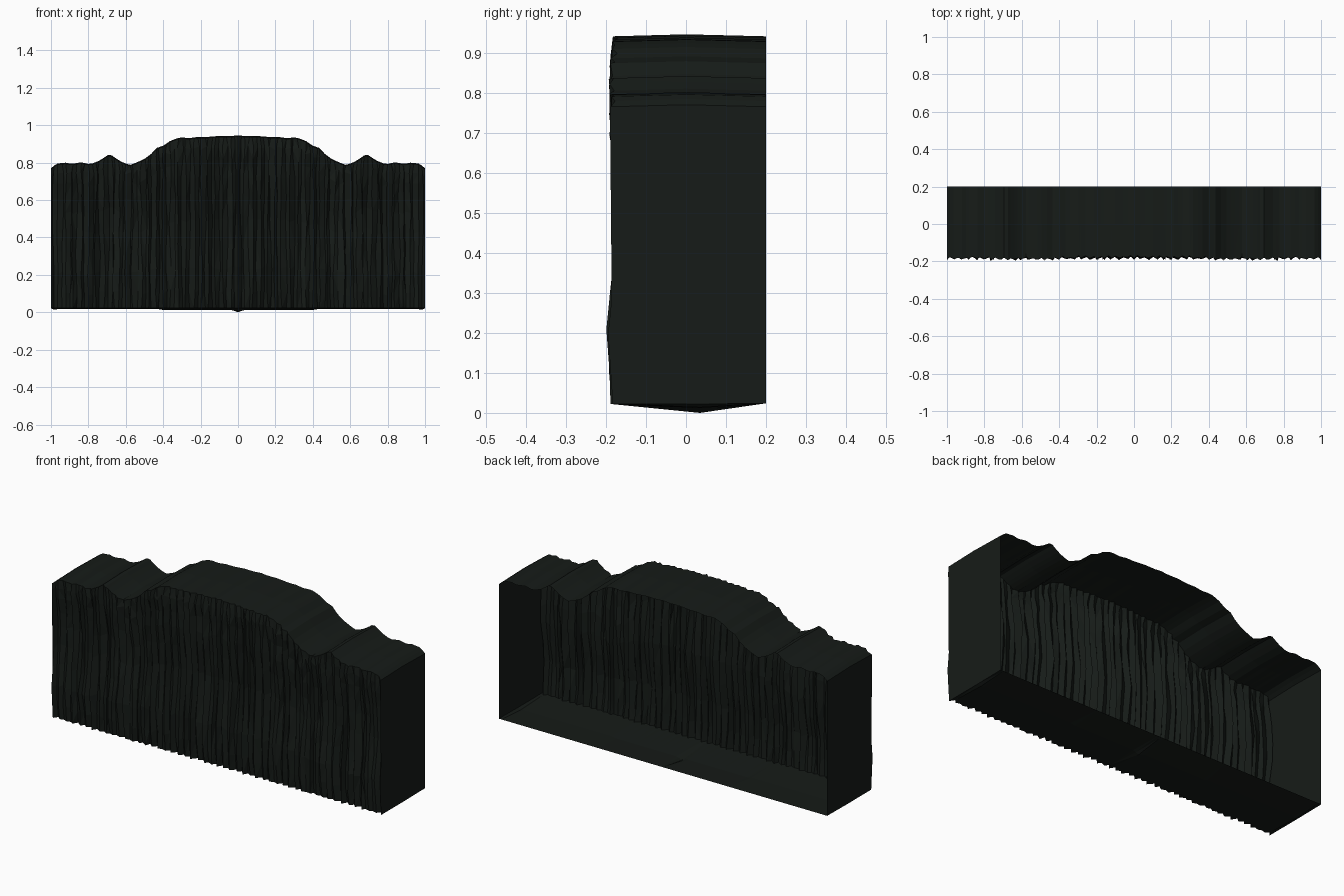
import bpy, bmesh, random

if "Cube" in bpy.data.objects:
    bpy.data.objects.remove(bpy.data.objects["Cube"])

random.seed(7)

# Skyline of the right half: (x, z)
SKYLINE = [(0, .941), (.04, .937), (.1, .938), (.17, .932), (.22, .933), (.25, .926), (.31, .93),
           (.36, .913), (.4, .885), (.44, .872), (.46, .845), (.5, .815), (.54, .797),
           (.575, .783), (.61, .793), (.65, .815), (.68, .838), (.7, .836),
           (.73, .81), (.79, .786), (.84, .797), (.89, .788), (.92, .795),
           (.97, .79), (1, .765)]
# Outer face of the cliff: (z, y)
FACE = [(.02, -.187), (.2, -.199), (.33, -.185), (.46, -.171), (.57, -.177),
        (.64, -.185), (.7, -.193), (.78, -.19), (.85, -.195), (.94, -.184)]
# Underside of the floor: (x, z)
FLOOR = [(0, 0), (.03, .012), (.4, .012), (.42, .017), (.97, .017), (.99, .012), (1, .022)]


def sample(table, t):
    for (a, u), (b, v) in zip(table, table[1:]):
        if t <= b:
            return u + (v - u) * max(0, t - a) / (b - a)
    return table[-1][1]


# Columns alternate between rock ridges and crevices
COLS = 50
ROWS = [0, .1, .24, .38, .52, .66, .77, .86, .94, 1]
xs = [i / COLS for i in range(COLS + 1)]
for i in range(1, COLS):
    xs[i] += random.uniform(-.006, .006)

bm = bmesh.new()
columns = []
for i, x in enumerate(xs):
    edge = i in (0, COLS)
    depth = random.uniform(.014, .027) if i % 2 else random.uniform(0, .008)
    if i == COLS:
        depth = .004
    top = sample(SKYLINE, x)
    mid_z = sample(FLOOR, x)
    ring = [bm.verts.new((x, .2, .024)), bm.verts.new((x, .035, mid_z))]
    wander = 0
    # Rugged front, bottom to top
    for r, f in enumerate(ROWS):
        z = .022 + (top - .022) * f
        if 0 < r < len(ROWS) - 1:
            z += random.uniform(-.012, .012)
            wander = max(-.008, min(.008, wander + random.uniform(-.007, .007)))
        else:
            wander = 0
        k = .55 if r >= len(ROWS) - 2 else 1
        y = sample(FACE, z) + (depth + (0 if edge else random.uniform(-.002, .006))) * k
        ring.append(bm.verts.new((x if edge else x + wander, y, z)))
    # Crown and rear edge of the top
    ring.append(bm.verts.new((x, 0, top + .005)))
    ring.append(bm.verts.new((x, .2, top)))
    columns.append(ring)

for a, b in zip(columns, columns[1:]):
    for j in range(len(a) - 1):
        bm.faces.new((a[j], b[j], b[j + 1], a[j + 1]))

# End wall; the rear stays open
bm.faces.new(list(reversed(columns[-1])))
bmesh.ops.triangulate(bm, faces=bm.faces[:])
bm.normal_update()

mesh = bpy.data.meshes.new("cliff_wall")
bm.to_mesh(mesh)
bm.free()
cliff = bpy.data.objects.new("cliff_wall", mesh)
bpy.context.collection.objects.link(cliff)

# Left half mirrors the right
mirror = cliff.modifiers.new("mirror", 'MIRROR')
mirror.use_axis[0] = True
mirror.use_clip = True

# Dark stone colour
stone = bpy.data.materials.new("dark_stone")
stone.diffuse_color = (.008, .011, .009, 1)
stone.use_nodes = True
stone.node_tree.nodes["Principled BSDF"].inputs["Base Color"].default_value = stone.diffuse_color
mesh.materials.append(stone)
